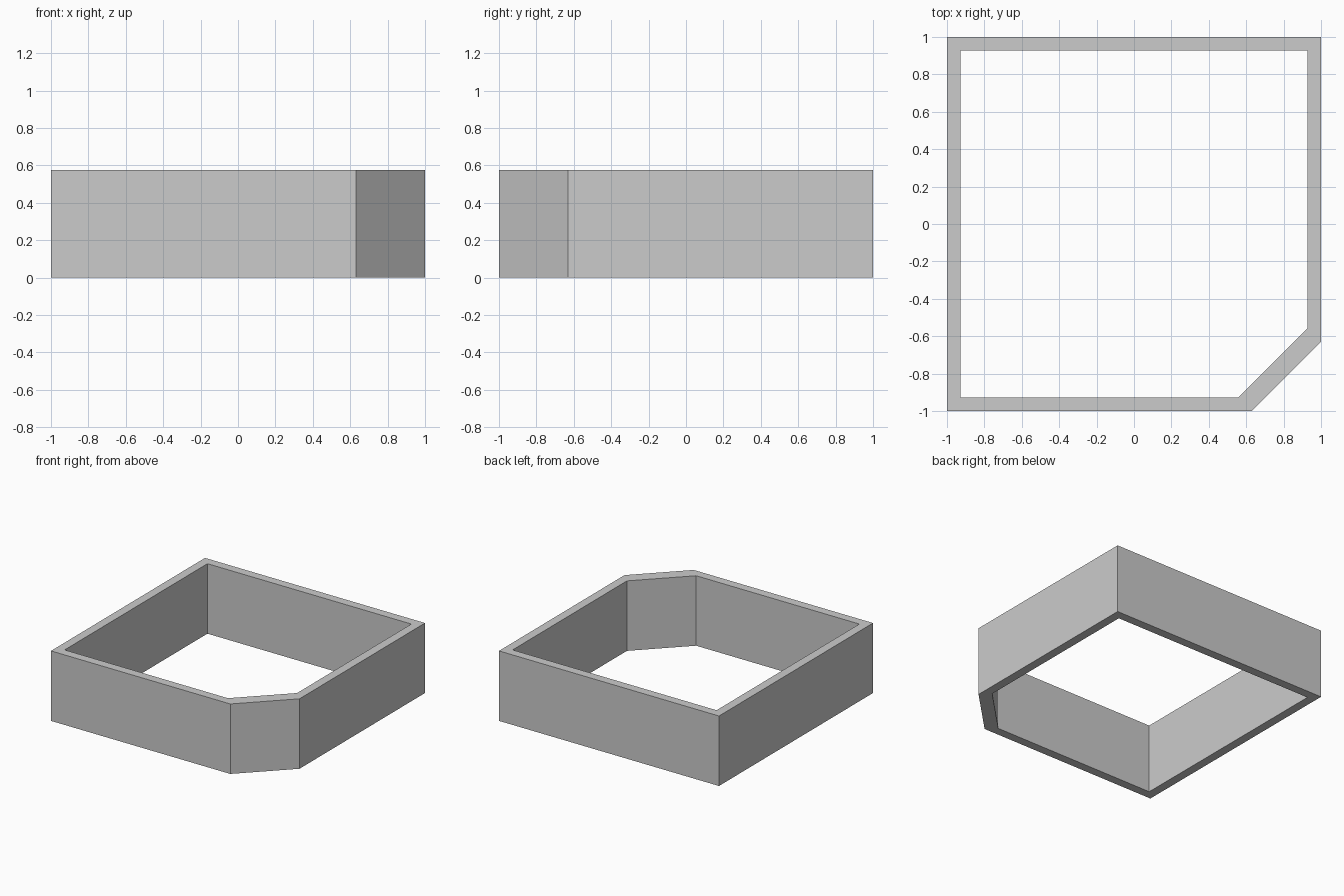
import bpy
import bmesh

HEIGHT = 0.575
WALL = 0.073
CUT = 0.37

cube = bpy.data.objects.get("Cube")
if cube:
    bpy.data.objects.remove(cube, do_unlink=True)

# Plain grey material
grey = bpy.data.materials.new("plain_grey")
grey.use_nodes = True
colour = (0.6, 0.6, 0.6, 1)
grey.diffuse_color = colour
grey.node_tree.nodes["Principled BSDF"].inputs["Base Color"].default_value = colour


def outline(r):
    """Square of half width r with its front left corner cut off."""
    return [(-r, -r), (r - CUT, -r), (r, CUT - r), (r, r), (-r, r)]


# Ring between the outer and inner outlines, extruded into a wall
bm = bmesh.new()
outer = [bm.verts.new((x, y, 0)) for x, y in outline(1)]
inner = [bm.verts.new((x, y, 0)) for x, y in outline(1 - WALL)]
n = len(outer)
for i in range(n):
    j = (i + 1) % n
    bm.faces.new((outer[i], outer[j], inner[j], inner[i]))
ring = bmesh.ops.extrude_face_region(bm, geom=bm.faces[:], use_keep_orig=True)
top = [v for v in ring["geom"] if isinstance(v, bmesh.types.BMVert)]
bmesh.ops.translate(bm, verts=top, vec=(0, 0, HEIGHT))
bmesh.ops.recalc_face_normals(bm, faces=bm.faces[:])

mesh = bpy.data.meshes.new("wall_frame")
bm.to_mesh(mesh)
bm.free()
mesh.materials.append(grey)
frame = bpy.data.objects.new("wall_frame", mesh)
bpy.context.collection.objects.link(frame)
